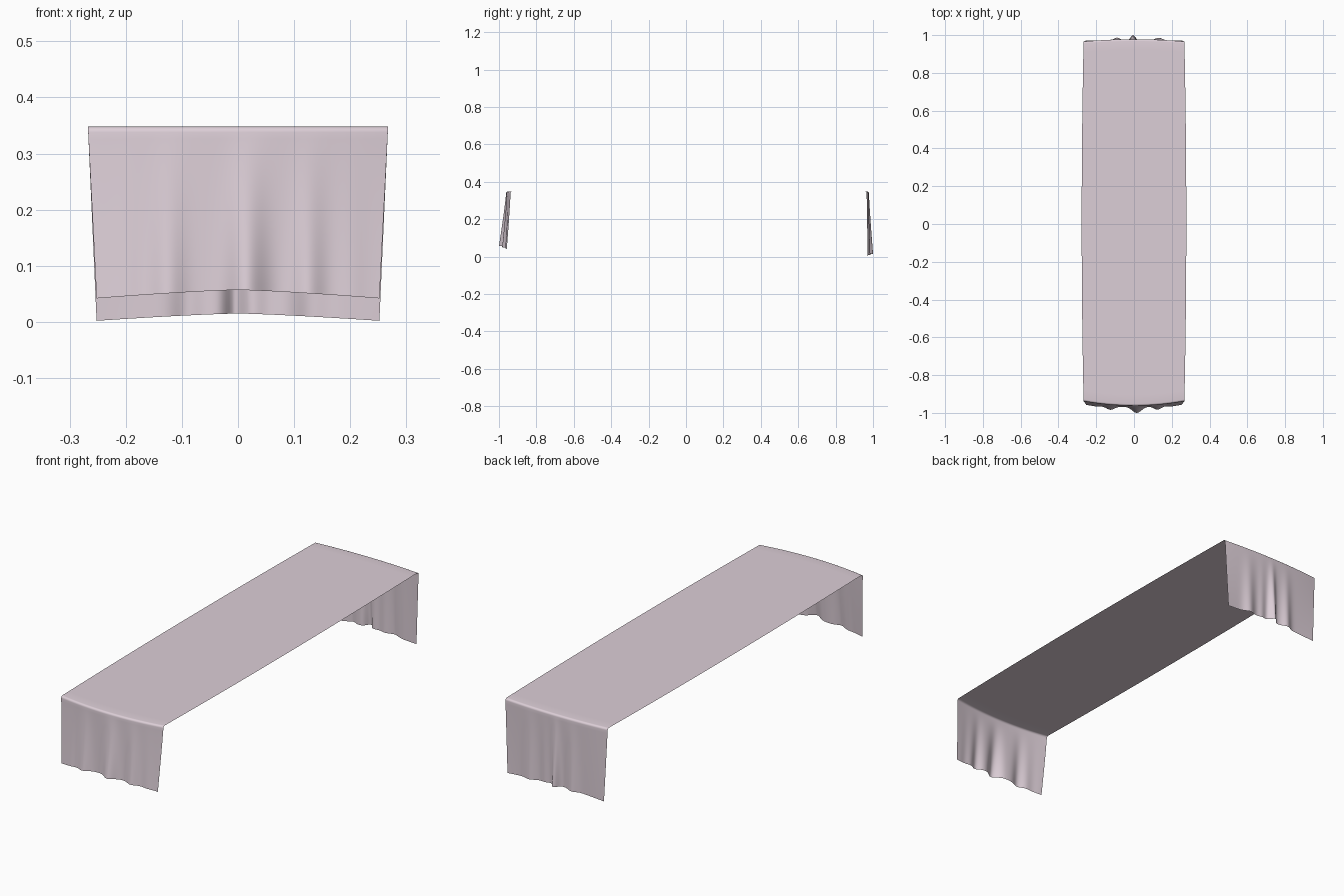
import bpy, bmesh, math

if "Cube" in bpy.data.objects:
    bpy.data.objects.remove(bpy.data.objects["Cube"])

TOP, R = 0.348, 0.010      # tabletop height, bend radius
NX = 96                    # columns across the width

# per end: direction, fold line y (centre, corner), hem y at corner / between folds,
# hem z (centre, corner), folds as (x, height, width)
FRONT = dict(d=-1, mid=0.962, cor=0.938, hem=0.958, full=0.010, zc=0.057, zk=0.042,
             folds=[(-0.20, 0.004, 0.03), (-0.125, 0.018, 0.03), (0.015, 0.032, 0.034),
                    (0.125, 0.017, 0.027), (0.20, 0.004, 0.025)])
BACK = dict(d=1, mid=0.978, cor=0.966, hem=0.972, full=-0.002, zc=0.015, zk=0.002,
            folds=[(-0.09, 0.016, 0.026), (-0.005, 0.030, 0.018), (0.055, 0.006, 0.02),
                   (0.13, 0.015, 0.03)])


def edge_y(e, u):
    return e['mid'] + (e['cor'] - e['mid']) * u * u


def drape_row(e, t):
    """Row of points on the hanging end; t runs from bend (0) to hem (1)."""
    row = []
    for i in range(NX + 1):
        u = 2 * i / NX - 1
        x = u * (0.267 - 0.015 * t)
        hem = e['hem'] + e['full'] * (1 - u * u)
        hem += sum(h * math.exp(-((x - c) / w) ** 2) for c, h, w in e['folds'])
        y0 = edge_y(e, u)
        y = y0 + (hem - y0) * t ** 1.15
        zh = e['zc'] + (e['zk'] - e['zc']) * abs(u) ** 1.3
        z = (TOP - R) + (zh - TOP + R) * t
        row.append((x, e['d'] * y, z))
    return row


def bend_row(e, a):
    """Row on the rounded fold; angle a from flat top (0) to vertical (90 deg)."""
    row = []
    for i in range(NX + 1):
        u = 2 * i / NX - 1
        y = edge_y(e, u) - R + R * math.sin(a)
        row.append((u * 0.267, e['d'] * y, TOP - R + R * math.cos(a)))
    return row


def end_rows(e):
    """Hem to fold."""
    rows = [drape_row(e, 1 - k / 24) for k in range(25)]
    return rows + [bend_row(e, math.radians(90 - 18 * k)) for k in range(1, 6)]


def top_row(s):
    """Row on the flat top, s from 0 (front) to 1 (back)."""
    row = []
    for i in range(NX + 1):
        u = 2 * i / NX - 1
        y0, y1 = -(edge_y(FRONT, u) - R), edge_y(BACK, u) - R
        half = 0.277 - 0.010 * (2 * s - 1) ** 2
        row.append((u * half, y0 + (y1 - y0) * s, TOP))
    return row


# cloth runner: front drop, top, back drop as one open sheet
rows = end_rows(FRONT) + [top_row(k / 40) for k in range(1, 40)] + end_rows(BACK)[::-1]
bm = bmesh.new()
grid = [[bm.verts.new(p) for p in row] for row in rows]
for a, b in zip(grid, grid[1:]):
    for i in range(NX):
        bm.faces.new((a[i], a[i + 1], b[i + 1], b[i])).smooth = True
mesh = bpy.data.meshes.new("table_runner")
bm.to_mesh(mesh)
bm.free()
runner = bpy.data.objects.new("table_runner", mesh)
bpy.context.collection.objects.link(runner)

# pale mauve fabric
fabric = bpy.data.materials.new("fabric")
fabric.diffuse_color = (0.72, 0.62, 0.68, 1)
fabric.use_nodes = True
fabric.node_tree.nodes["Principled BSDF"].inputs["Base Color"].default_value = fabric.diffuse_color
mesh.materials.append(fabric)
